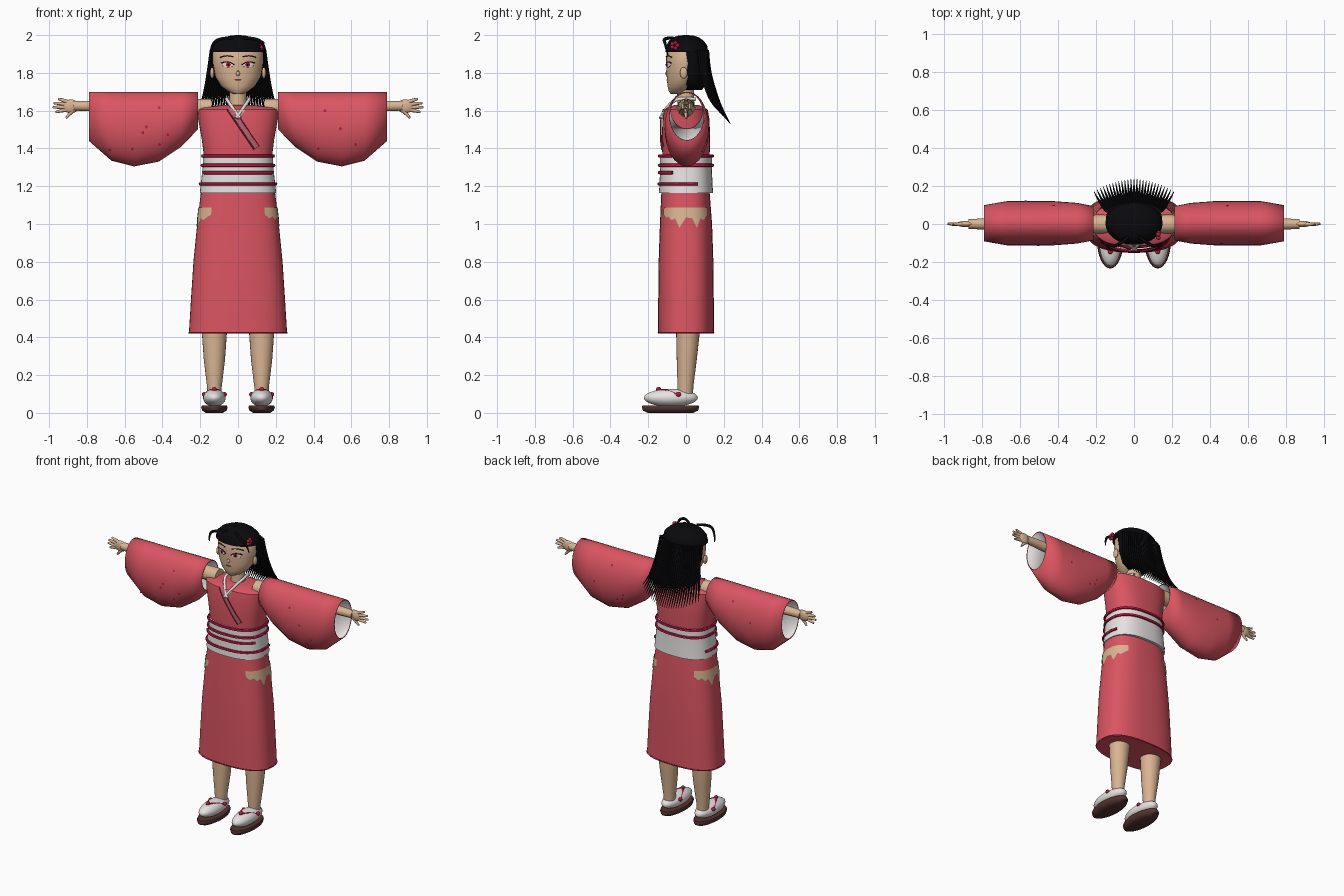
import bpy, bmesh, math, random
from mathutils import Vector

if "Cube" in bpy.data.objects:
    bpy.data.objects.remove(bpy.data.objects["Cube"], do_unlink=True)
random.seed(4)


def material(name, r, g, b):
    m = bpy.data.materials.new(name)
    m.use_nodes = True
    m.diffuse_color = (r, g, b, 1)
    m.node_tree.nodes["Principled BSDF"].inputs["Base Color"].default_value = (r, g, b, 1)
    return m


RED = material("robe red", 0.70, 0.09, 0.12)
CRIMSON = material("crimson", 0.50, 0.01, 0.05)
SKIN = material("skin", 0.70, 0.46, 0.29)
WHITE = material("white cloth", 0.82, 0.78, 0.78)
BLACK = material("black hair", 0.003, 0.003, 0.004)
BROWN = material("sole brown", 0.09, 0.035, 0.03)
ROSE = material("dusty rose", 0.45, 0.13, 0.16)


def smooth(ob):
    bpy.ops.object.select_all(action="DESELECT")
    ob.select_set(True)
    bpy.context.view_layer.objects.active = ob
    bpy.ops.object.shade_smooth_by_angle(angle=math.radians(45))
    return ob


def finish(name, bm, *mats):
    mesh = bpy.data.meshes.new(name)
    bmesh.ops.recalc_face_normals(bm, faces=bm.faces)
    bm.to_mesh(mesh)
    bm.free()
    for m in mats:
        mesh.materials.append(m)
    ob = bpy.data.objects.new(name, mesh)
    bpy.context.collection.objects.link(ob)
    return smooth(ob)


def skin_rings(name, rings, *mats, caps=True):
    bm = bmesh.new()
    loops = [[bm.verts.new(p) for p in ring] for ring in rings]
    n = len(loops[0])
    for a, b in zip(loops, loops[1:]):
        for i in range(n):
            bm.faces.new((a[i], a[(i + 1) % n], b[(i + 1) % n], b[i]))
    if caps:
        bm.faces.new(loops[0])
        bm.faces.new(loops[-1])
    return finish(name, bm, *mats)


def power(v, p):
    return math.copysign(abs(v) ** (2 / p), v)


def at(profile, z):
    """Interpolated (z, cx, cy, rx, ry) of a profile."""
    for a, b in zip(profile, profile[1:]):
        if z <= b[0]:
            t = max(0, (z - a[0]) / (b[0] - a[0]))
            return [u + (v - u) * t for u, v in zip(a, b)]
    return profile[-1]


def surface(profile, z, deg, p=2, grow=0):
    z, cx, cy, rx, ry = at(profile, z)
    a = math.radians(deg)
    return (cx + (rx + grow) * power(math.cos(a), p), cy + (ry + grow) * power(math.sin(a), p), z)


def front(profile, x, z, p=2, lift=0.004):
    _, cx, cy, rx, ry = at(profile, z)
    k = max(0, 1 - abs((x - cx) / rx) ** p)
    return (x, cy - ry * k ** (1 / p) - lift, z)


def loft(name, profile, mat, p=2, n=48):
    return skin_rings(name, [[surface(profile, r[0], 360 * i / n, p) for i in range(n)] for r in profile], mat)


def tubes(name, paths, mat, cyclic=False, res=3):
    """Paths are lists of (point, radius), swept as smooth tapered tubes."""
    cu = bpy.data.curves.new(name, "CURVE")
    cu.dimensions, cu.bevel_depth, cu.bevel_resolution = "3D", 1, res
    cu.use_fill_caps, cu.resolution_u = True, 5
    for path in paths:
        sp = cu.splines.new("NURBS")
        sp.points.add(len(path) - 1)
        for pt, (co, r) in zip(sp.points, path):
            pt.co, pt.radius = (*co, 1), r
        sp.order_u = min(3, len(path))
        sp.use_endpoint_u, sp.use_cyclic_u = not cyclic, cyclic
    cu.materials.append(mat)
    ob = bpy.data.objects.new(name, cu)
    bpy.context.collection.objects.link(ob)
    bpy.ops.object.select_all(action="DESELECT")
    ob.select_set(True)
    bpy.context.view_layer.objects.active = ob
    bpy.ops.object.convert(target="MESH")
    return smooth(bpy.context.object)


def ball(name, loc, size, mat):
    bm = bmesh.new()
    bmesh.ops.create_uvsphere(bm, u_segments=24, v_segments=14, radius=1)
    for v in bm.verts:
        v.co = Vector([c * s + o for c, s, o in zip(v.co, size, loc)])
    return finish(name, bm, mat)


def ribbon(name, pairs, mat):
    bm = bmesh.new()
    cols = [(bm.verts.new(a), bm.verts.new(b)) for a, b in pairs]
    for (a, b), (c, d) in zip(cols, cols[1:]):
        bm.faces.new((a, b, d, c))
    return finish(name, bm, mat)


# Robe: skirt, torso and sash
SKIRT = [(0.42, 0, 0, 0.26, 0.147), (0.6, 0, 0, 0.249, 0.147), (0.8, 0, 0, 0.236, 0.145),
         (1.0, 0, 0, 0.216, 0.138), (1.18, 0, -0.003, 0.195, 0.127)]
TORSO = [(1.34, 0, 0, 0.178, 0.125), (1.45, 0, 0, 0.192, 0.127), (1.55, 0, 0, 0.21, 0.125),
         (1.605, 0, 0, 0.216, 0.115), (1.615, 0, 0, 0.2, 0.1), (1.63, 0, 0.005, 0.08, 0.065)]
SASH = [(1.165, 0, 0, 0.202, 0.143), (1.22, 0, 0, 0.196, 0.14), (1.30, 0, 0, 0.187, 0.137),
        (1.365, 0, 0, 0.184, 0.137)]
loft("skirt", SKIRT, RED, 2.6)
loft("torso", TORSO, RED, 2.5)
loft("sash", SASH, WHITE, 2.5)
hem = [(surface(SKIRT, 0.425, d, 2.6), 0.004) for d in range(0, 360, 10)]
tubes("skirt_hem", [hem], CRIMSON, cyclic=True, res=1)
for z, a, b in ((1.36, 0, 350), (1.31, 0, 350), (1.272, 205, 335), (1.212, 160, 380)):
    path = [(surface(SASH, z, d, 2.5, 0.003), 0.009) for d in range(a, b + 1, 10)]
    tubes("sash_cord", [path], CRIMSON, cyclic=(b == 350), res=2)

# Collar: bare V, crossed white edges, diagonal lapel
ribbon("neck_opening", [(front(TORSO, s * 0.04, 1.605, 2.5), front(TORSO, s * 0.004, 1.56, 2.5))
                        for s in (-1, 0, 1)], SKIN)
tubes("collar_edges", [[((s * 0.04, 0.05, 1.66), 0.009), ((s * 0.066, -0.01, 1.67), 0.009),
                        ((s * 0.05, -0.09, 1.645), 0.009), ((-s * 0.01, -0.135, 1.56), 0.009)]
                       for s in (1, -1)], WHITE)
lapel = []
for i in range(9):
    x, z = -0.045 + 0.018 * i, 1.615 - 0.0265 * i
    lapel.append((front(TORSO, x - 0.013, z - 0.008, 2.5, 0.009), front(TORSO, x + 0.013, z + 0.008, 2.5, 0.009)))
ribbon("lapel", lapel, ROSE)
tubes("lapel_edge", [[(p, 0.004) for p, _ in lapel], [(q, 0.003) for _, q in lapel]], CRIMSON, res=1)

# Head and neck
HEAD = [(1.688, 0, -0.055, 0.02, 0.025), (1.70, 0, -0.045, 0.05, 0.045), (1.73, 0, -0.025, 0.09, 0.073),
        (1.78, 0, -0.008, 0.12, 0.094), (1.85, 0, 0, 0.132, 0.105), (1.92, 0, 0, 0.132, 0.104),
        (1.96, 0, 0, 0.1, 0.08)]
loft("head", HEAD, SKIN)
loft("neck", [(1.57, 0, 0, 0.055, 0.055), (1.64, 0, 0, 0.044, 0.044), (1.74, 0, -0.005, 0.045, 0.045)], SKIN)


def face_disc(name, x, z, rx, rz, mat, lift):
    cols = []
    for i in range(13):
        u = -math.cos(math.pi * i / 12)
        h = rz * math.sqrt(max(0.002, 1 - u * u))
        cols.append((front(HEAD, x + rx * u, z - h, lift=lift), front(HEAD, x + rx * u, z + h, lift=lift)))
    ribbon(name, cols, mat)


def face_line(name, pts, r, mat):
    tubes(name, [[(front(HEAD, x, z, lift=0.002), r) for x, z in pts]], mat, res=1)


for s in (1, -1):
    face_disc("eye_white", s * 0.053, 1.843, 0.03, 0.013, WHITE, 0.003)
    face_disc("iris", s * 0.051, 1.844, 0.013, 0.0125, CRIMSON, 0.005)
    face_disc("pupil", s * 0.051, 1.844, 0.006, 0.007, BLACK, 0.007)
    face_line("upper_lash", [(s * 0.02, 1.842), (s * 0.05, 1.868), (s * 0.09, 1.852)], 0.0035, BLACK)
    face_line("lower_lash", [(s * 0.03, 1.834), (s * 0.055, 1.826), (s * 0.082, 1.838)], 0.0015, BLACK)
    face_line("eyebrow", [(s * 0.025, 1.885), (s * 0.06, 1.898), (s * 0.095, 1.882)], 0.003, BLACK)
    ball("ear", (s * 0.137, -0.012, 1.80), (0.011, 0.02, 0.03), SKIN)
face_line("mouth", [(-0.018, 1.764), (0, 1.76), (0.018, 1.764)], 0.0025, CRIMSON)
face_line("nose_line", [(0, 1.812), (0, 1.79)], 0.002, ROSE)
ball("nose", (0, -0.098, 1.797), (0.011, 0.012, 0.014), SKIN)

# Hair: crown with straight fringe, back of the head, long loose strands
loft("hair_crown", [(1.91, 0, 0.004, 0.15, 0.113), (1.945, 0, 0.004, 0.142, 0.108), (1.97, 0, 0.002, 0.115, 0.092),
                    (1.988, 0, 0, 0.077, 0.068), (1.997, 0, 0, 0.04, 0.04), (2.0, 0, 0, 0.012, 0.012)], BLACK)
loft("hair_back", [(1.71, 0, 0.035, 0.06, 0.05), (1.74, 0, 0.035, 0.105, 0.07), (1.80, 0, 0.035, 0.134, 0.074),
                   (1.86, 0, 0.035, 0.14, 0.076), (1.915, 0, 0.035, 0.147, 0.08)], BLACK)
strands = []
for i in range(27):
    t = i / 13 - 1
    q = t * t
    strands.append([((0.14 * t, 0.113 - 0.045 * q, 1.92), 0.01), ((0.152 * t, 0.118 - 0.04 * q, 1.82), 0.011),
                    ((0.175 * t, 0.155 - 0.045 * q, 1.70), 0.008),
                    ((0.195 * t, 0.19 - 0.05 * q, 1.61 + 0.025 * q), 0.005),
                    ((0.21 * t, 0.235 - 0.065 * q, 1.53 + 0.07 * q), 0.0015)])
tubes("hair_strands", strands, BLACK, res=1)
tubes("fringe_locks", [[((s * 0.03, -0.07, 1.985), 0.008), ((s * 0.09, -0.12, 1.985), 0.009),
                        ((s * 0.14, -0.11, 1.955), 0.008), ((s * 0.15, -0.095, 1.89), 0.003)]
                       for s in (1, -1)], BLACK)
for i in range(5):
    a = math.tau * i / 5
    ball("hair_flower_petal", (0.128, -0.06 + 0.015 * math.cos(a), 1.945 + 0.015 * math.sin(a)),
         (0.012, 0.011, 0.011), CRIMSON)

# Wide sleeves: (x, lowest z, half depth)
SLEEVE = [(0.213, 1.50, 0.09), (0.30, 1.41, 0.107), (0.42, 1.33, 0.116), (0.55, 1.305, 0.117),
          (0.67, 1.335, 0.116), (0.79, 1.44, 0.095)]


def sleeve_point(side, x, low, depth, a, grow=0):
    h = (1.70 - low) / 2
    return (side * x, 0.004 + (depth + grow) * math.sin(a), low + h + (h + grow) * math.cos(a))


for s in (1, -1):
    rings = [[sleeve_point(s, *r, math.tau * i / 32) for i in range(32)] for r in SLEEVE]
    sleeve = skin_rings("sleeve", rings, RED, WHITE, caps=False)
    mod = sleeve.modifiers.new("lining", "SOLIDIFY")
    mod.thickness, mod.offset, mod.material_offset = 0.006, -1, 1
    # Scattered petals on the sleeve cloth
    for k in range(9):
        r = at(SLEEVE, random.uniform(0.3, 0.7))
        a = random.choice((0.5, 1.5)) * math.pi + random.uniform(-0.8, 0.8)
        ribbon("sleeve_petal", [(sleeve_point(s, r[0] + dx, r[1], r[2], a - da, 0.003),
                                 sleeve_point(s, r[0] + dx, r[1], r[2], a + da, 0.003))
                                for dx, da in ((-0.007, 0.02), (0, 0.05), (0.007, 0.02))], CRIMSON)

    # Arm and hand
    tubes("arm", [[((s * 0.14, 0, 1.615), 0.05), ((s * 0.4, 0, 1.62), 0.045), ((s * 0.7, 0, 1.625), 0.032),
                   ((s * 0.87, 0, 1.625), 0.026)]], SKIN)
    ball("palm", (s * 0.885, 0, 1.623), (0.045, 0.017, 0.036), SKIN)
    fingers = []
    for x0, z0, x1, z1 in ((0.90, 1.645, 0.952, 1.662), (0.91, 1.632, 0.975, 1.64), (0.91, 1.617, 0.98, 1.617),
                           (0.90, 1.605, 0.965, 1.592), (0.87, 1.605, 0.91, 1.56)):
        fingers.append([((s * x0, 0, z0), 0.011), ((s * (x0 + x1) / 2, -0.004, (z0 + z1) / 2 + 0.003), 0.010),
                        ((s * x1, 0.002, z1), 0.006)])
    tubes("fingers", fingers, SKIN, res=2)

    # Torn hip opening with ragged lower edge
    edge = (1.05, 1.03, 1.04, 1.02, 1.03, 0.98, 1.035, 1.03, 0.98, 1.03, 1.02, 1.035, 1.05)
    mid = 0 if s > 0 else 180
    ribbon("hip_opening", [(surface(SKIRT, 1.088, mid + 9 * (i - 6), 2.6, 0.004),
                            surface(SKIRT, z, mid + 9 * (i - 6), 2.6, 0.004)) for i, z in enumerate(edge)], SKIN)

    # Leg, sock and sandal
    x = s * 0.125
    loft("leg", [(0.09, x, -0.003, 0.037, 0.04), (0.14, x, -0.003, 0.039, 0.042), (0.28, x, 0.004, 0.056, 0.053),
                 (0.42, x, 0.01, 0.066, 0.062), (0.6, x, 0.01, 0.07, 0.065)], SKIN, n=24)
    loft("sandal_sole", [(0, x, -0.082, 0.045, 0.12), (0.012, x, -0.082, 0.064, 0.146),
                         (0.03, x, -0.082, 0.07, 0.152), (0.04, x, -0.082, 0.066, 0.148)], BROWN, n=32)
    ball("sock", (x, -0.08, 0.08), (0.06, 0.143, 0.047), WHITE)
    tubes("sandal_strap", [[((x, -0.15, 0.121), 0.006), ((x + d * 0.03, -0.10, 0.126), 0.006),
                            ((x + d * 0.056, -0.035, 0.09), 0.006)] for d in (1, -1)], CRIMSON)
    for dx, y, z in ((0, -0.145, 0.125), (0.054, -0.04, 0.098), (-0.054, -0.04, 0.098)):
        ball("strap_knot", (x + dx, y, z), (0.012, 0.014, 0.012), CRIMSON)
